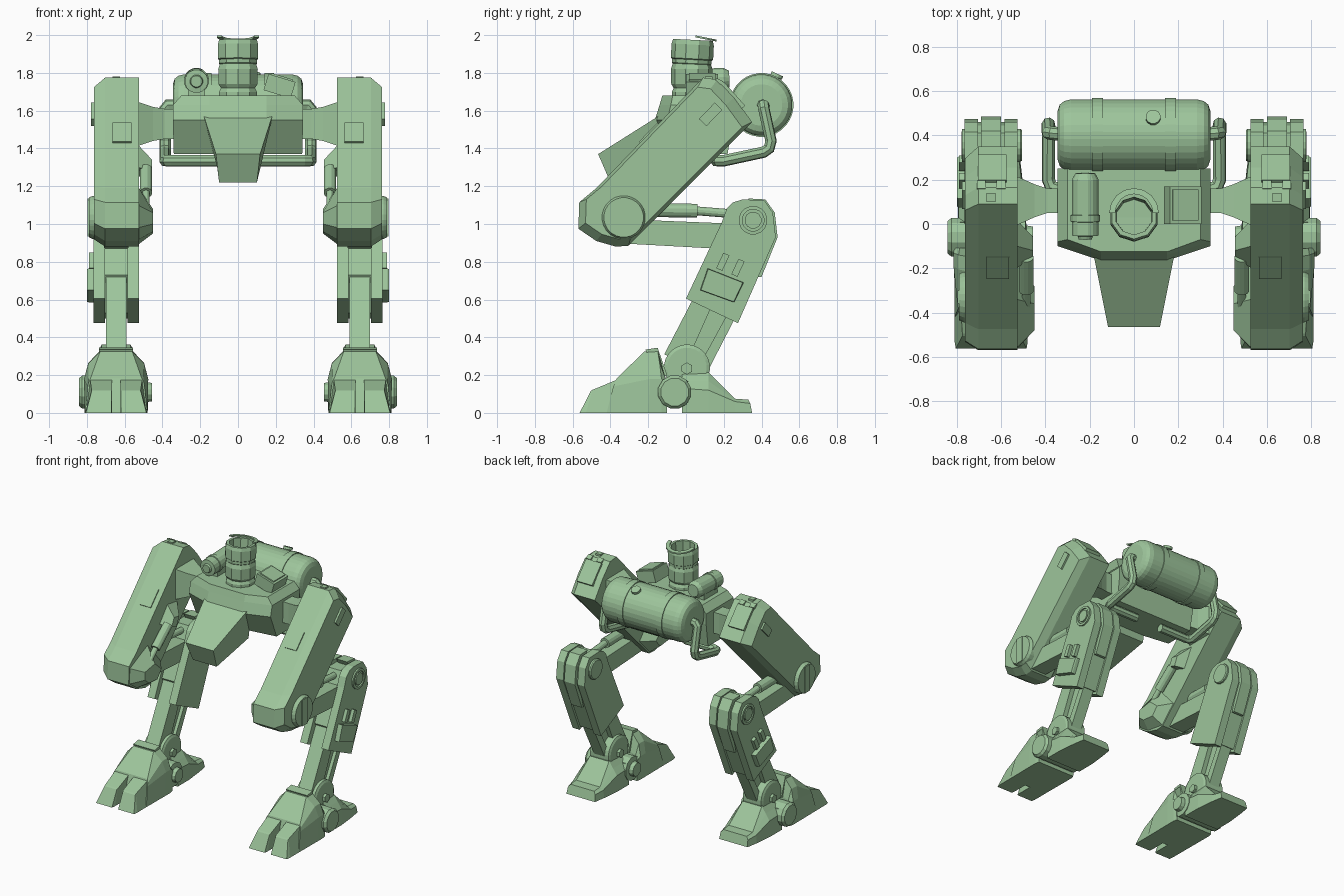
import bpy, bmesh, math
from mathutils import Vector, Matrix

green = bpy.data.materials.new("pale green")
green.diffuse_color = (0.34, 0.56, 0.33, 1)


def finish(name, bm, mirror=False, smooth=False):
    bmesh.ops.recalc_face_normals(bm, faces=bm.faces)
    me = bpy.data.meshes.new(name)
    bm.to_mesh(me)
    bm.free()
    me.materials.append(green)
    ob = bpy.data.objects.new(name, me)
    bpy.context.collection.objects.link(ob)
    if smooth:
        bpy.ops.object.select_all(action='DESELECT')
        ob.select_set(True)
        bpy.context.view_layer.objects.active = ob
        bpy.ops.object.shade_smooth_by_angle(angle=math.radians(35))
    if mirror:
        m = ob.modifiers.new("mirror", 'MIRROR')
        m.use_mirror_merge = False
    return ob


def loft(name, rings, mirror=False, smooth=False):
    """Skin closed rings of points and cap both ends."""
    bm = bmesh.new()
    vs = [[bm.verts.new(p) for p in r] for r in rings]
    n = len(vs[0])
    for a, b in zip(vs, vs[1:]):
        for i in range(n):
            bm.faces.new((a[i], a[(i + 1) % n], b[(i + 1) % n], b[i]))
    bm.faces.new(vs[0][::-1])
    bm.faces.new(vs[-1])
    return finish(name, bm, mirror, smooth)


def lathe(name, p, d, prof, n=16, mirror=False, smooth=False):
    """Spin (radius, distance) pairs about direction d from point p."""
    q = Vector(d).normalized().to_track_quat('Z', 'Y')
    rings = [[Vector(p) + q @ Vector((r * math.cos(a), r * math.sin(a), t))
              for a in [(k + .5) * math.tau / n for k in range(n)]] for r, t in prof]
    return loft(name, rings, mirror, smooth)


def rod(name, a, b, r, n=12, mirror=True):
    v = Vector(b) - Vector(a)
    return lathe(name, a, v, [(r, 0), (r, v.length)], n, mirror)


def prism(name, prof, x0, x1, chamfer=0, inset=1, mirror=True):
    """Extrude a (y, z) profile along x, optionally chamfering the outer side."""
    cy = sum(p[0] for p in prof) / len(prof)
    cz = sum(p[1] for p in prof) / len(prof)
    ring = lambda x, s=1: [(x, cy + (y - cy) * s, cz + (z - cz) * s) for y, z in prof]
    rings = [ring(x0), ring(x1 - chamfer)]
    if chamfer:
        rings.append(ring(x1, inset))
    return loft(name, rings, mirror)


def box(name, c, size, rx=0, ry=0, mirror=True):
    bm = bmesh.new()
    bmesh.ops.create_cube(bm, size=1)
    bm.transform(Matrix.Translation(c) @ Matrix.Rotation(math.radians(ry), 4, 'Y')
                 @ Matrix.Rotation(math.radians(rx), 4, 'X') @ Matrix.Diagonal((*size, 1)))
    return finish(name, bm, mirror)


# Hull: stacked plan outlines, sloping in towards the top
def plan(w, yb, ys, wf, yf, z):
    return [(w, yb, z), (w, ys, z), (wf, yf, z), (-wf, yf, z), (-w, ys, z), (-w, yb, z)]


loft("hull", [plan(.34, .22, -.02, .12, -.05, 1.37), plan(.345, .25, -.10, .15, -.165, 1.55),
              plan(.345, .25, -.08, .15, -.14, 1.63), plan(.30, .25, -.07, .15, -.125, 1.68)])
loft("prow", [[(-.19, -.10, 1.60), (.19, -.10, 1.60), (.11, -.03, 1.30), (-.11, -.03, 1.30)],
              [(-.117, -.465, 1.37), (.117, -.465, 1.37), (.10, -.40, 1.22), (-.10, -.40, 1.22)]])

# Exhaust stack, hollow at the top, with a tilted half-ring lid
lathe("stack_lower", (0, .03, 1.64), (0, 0, 1),
      [(.095, 0), (.105, .03), (.105, .06), (.095, .08), (.108, .10), (.11, .18), (.10, .21)], 10)
lathe("stack_upper", (0, .03, 1.84), (0, .05, 1),
      [(.095, 0), (.105, .01), (.105, .03), (.112, .035), (.112, .11), (.105, .135), (.085, .135), (.08, .01)], 10)
lid = []
for k in range(9):
    a = math.pi * k / 8
    pts = [(r * math.cos(a), .05 + r * math.sin(a)) for r in (.085, .112)]
    lid.append([(x, y, 2.0 - .2 * (y - .04) + dz) for (x, y), dz in
                ((pts[0], 0), (pts[1], 0), (pts[1], -.01), (pts[0], -.01))])
loft("stack_lid", lid)

# Rear tank with bands and filler cap
lathe("tank", (-.345, .4, 1.63), (1, 0, 0),
      [(.11, 0), (.14, .01), (.156, .03), (.163, .06), (.163, .63), (.156, .66), (.14, .68), (.11, .69)], 32)
for s in (-1, 1):
    lathe("tank_band", (s * .165 - .025, .4, 1.63), (1, 0, 0), [(.169, 0), (.169, .05)], 32)
lathe("filler_cap", (.086, .46, 1.74), (0, .45, 1), [(.022, 0), (.022, .04), (.034, .042), (.034, .06)], 12)

# Top equipment
lathe("canister", (-.22, -.07, 1.755), (0, 1, .04),
      [(.03, 0), (.035, .015), (.062, .018), (.062, .08), (.067, .082), (.067, .11), (.062, .112),
       (.062, .27), (.045, .30)], 16)
box("canister_mount", (-.22, .08, 1.69), (.09, .16, .08), mirror=False)
box("equipment_box", (.22, .085, 1.73), (.15, .17, .09), ry=17, mirror=False)
box("equipment_lid", (.232, .085, 1.775), (.12, .14, .015), ry=17, mirror=False)

# Side pipes from the tank ends, down and under the hull
pipe = [(.32, .405, 1.63), (.37, .41, 1.63), (.386, .412, 1.61), (.386, .45, 1.44), (.386, .44, 1.40),
        (.386, .41, 1.38), (.386, .20, 1.335), (.375, .17, 1.335), (.35, .16, 1.335), (.11, .16, 1.335)]
cu = bpy.data.curves.new("pipe", 'CURVE')
cu.dimensions = '3D'
cu.bevel_depth = .031
cu.bevel_resolution = 2
cu.use_fill_caps = True
sp = cu.splines.new('POLY')
sp.use_smooth = False
sp.points.add(len(pipe) - 1)
for pt, co in zip(sp.points, pipe):
    pt.co = (*co, 1)
cu.materials.append(green)
po = bpy.data.objects.new("pipe", cu)
bpy.context.collection.objects.link(po)
bpy.context.view_layer.objects.active = po
po.select_set(True)
bpy.ops.object.convert(target='MESH')
bpy.context.object.modifiers.new("mirror", 'MIRROR').use_mirror_merge = False


# Hip arm, flared at the thigh
def rect(x, y0, y1, z0, z1):
    return [(x, y0, z0), (x, y1, z0), (x, y1, z1), (x, y0, z1)]


loft("hip_arm", [rect(.33, .05, .16, 1.45, 1.61), rect(.39, .05, .16, 1.45, 1.61),
                 rect(.45, .03, .18, 1.44, 1.62), rect(.54, -.01, .22, 1.41, 1.65)], True)

# Thigh armour
thigh = [(.09, 1.775), (-.475, 1.19), (-.565, 1.115), (-.57, .975), (-.475, .91), (-.37, .88),
         (-.305, .885), (.35, 1.54), (.255, 1.67), (.165, 1.765)]
prism("thigh", thigh, .525, .763, .06, .9)
box("thigh_front_panel", (.615, -.196, 1.482), (.10, .14, .012), 46)
box("thigh_side_panel", (.762, .13, 1.58), (.03, .12, .055), 46)
box("thigh_rear_plate", (.64, .245, 1.68), (.13, .17, .03), -48)
for x in (.60, .69):
    box("thigh_top_latch", (x, .175, 1.755), (.04, .04, .02), -25)
box("thigh_top_block", (.645, .12, 1.772), (.04, .04, .02))
lathe("front_knee_disc", (.72, -.33, 1.035), (1, 0, 0), [(.115, 0), (.115, .05), (.105, .07)], 24, True)
box("front_knee_slot", (.79, -.33, 1.035), (.012, .06, .20))
# Inner knee swelling
loft("inner_knee_block", [[(.53, y, z) for y, z in ((-.56, 1.10), (-.565, .98), (-.47, .915), (-.31, .89),
                                                    (-.18, 1.02), (-.34, 1.20))],
                          [(.45, y, z) for y, z in ((-.48, 1.06), (-.48, 1.0), (-.43, .96), (-.33, .95),
                                                    (-.28, 1.01), (-.36, 1.08))]], True)
# Inner thigh piston
loft("piston_bracket", [[(.53, -.20, 1.30), (.53, -.06, 1.25), (.53, .02, 1.40), (.53, -.10, 1.42)],
                        [(.455, -.15, 1.28), (.455, -.09, 1.26), (.455, -.06, 1.33), (.455, -.12, 1.34)]], True)
rod("piston_barrel", (.487, -.15, 1.29), (.487, -.30, 1.165), .034)
rod("piston_rod", (.487, -.30, 1.165), (.487, -.42, 1.05), .02)

# Link and piston between thigh and shin
prism("knee_link", [(-.30, .895), (.25, .865), (.36, .98), (.30, 1.0), (-.20, 1.02)], .58, .71)
rod("knee_piston_barrel", (.645, -.25, 1.075), (.645, .06, 1.07), .038)
rod("knee_piston_rod", (.645, .05, 1.07), (.645, .30, 1.05), .024)

# Upper shin: side plates with a shorter core, so the front and bottom have a channel
side = [(.215, 1.08), (.25, 1.115), (.30, 1.13), (.415, 1.125), (.46, 1.06), (.475, .93), (.275, .475),
        (0, .605), (.19, 1.01)]
prism("shin_inner_plate", side, .525, .585)
prism("shin_outer_plate", side, .705, .765)
prism("shin_core", [(.25, 1.10), (.41, 1.10), (.445, 1.05), (.46, .93), (.27, .50), (.20, .53),
                    (.09, .73), (.21, 1.0)], .58, .71)
prism("shin_rear_strip", [(.33, 1.135), (.42, 1.13), (.47, 1.06), (.485, .93), (.40, .72), (.38, .72),
                          (.44, .93)], .60, .69)
prism("shin_box", [(.115, .765), (.305, .69), (.255, .585), (.075, .65)], .76, .80, .01, .96)
for y in (.195, .275):
    box("shin_peg", (.775, y, .80 - (y - .195) * .4), (.03, .035, .09), -25)
lathe("knee_pivot", (.505, .355, 1.02), (1, 0, 0),
      [(.07, 0), (.076, .008), (.076, .272), (.058, .273), (.058, .262)], 16, True)
lathe("knee_bolt", (.75, .355, 1.02), (1, 0, 0), [(.045, 0), (.045, .028)], 12, True)

# Lower shin struts
prism("shin_strut_front", [(.17, .86), (.25, .82), (.0, .26), (-.115, .31)], .59, .70)
prism("shin_strut_rear", [(.25, .58), (.30, .58), (.125, .24), (.075, .26)], .60, .69)
prism("shin_strut_web", [(.12, .62), (.27, .58), (.09, .25), (-.06, .28)], .625, .665)

# Ankle
lathe("ankle_disc", (.56, .005, .24), (1, 0, 0),
      [(.105, 0), (.122, .008), (.122, .162), (.105, .17)], 24, True)
lathe("ankle_bolt", (.54, .005, .235), (1, 0, 0), [(.032, 0), (.032, .21)], 6, True)


# Foot: lofted cross sections (bottom, shoulder, bulge, top)
def sec(yb, ym, yt, b, m, zm, t, zt, bulge=.02):
    h, yh, zh = (m + t) / 2 + bulge, (ym + yt) / 2, (zm + zt) / 2 + bulge / 2
    half = [(b, yb, 0), (m, ym, zm), (h, yh, zh), (t, yt, zt)]
    return [(.645 + x, y, z) for x, y, z in half] + [(.645 - x, y, z) for x, y, z in half[::-1]]


loft("foot_hood", [sec(-.10, -.10, -.12, .16, .165, .16, .08, .20),
                   sec(-.13, -.13, -.15, .167, .17, .18, .085, .33),
                   sec(-.20, -.19, -.22, .167, .17, .18, .085, .325),
                   sec(-.42, -.385, -.365, .165, .15, .14, .135, .185, .003)], True)
prism("ankle_guard", [(-.215, .335), (-.15, .345), (-.10, .20), (-.15, .18)], .555, .735)
for s in (-1, 1):
    X = lambda d: .645 + s * d
    loft("toe", [[(X(.022), -.38, 0), (X(.165), -.38, 0), (X(.138), -.36, .178), (X(.022), -.36, .178)],
                 [(X(.022), -.53, 0), (X(.165), -.53, 0), (X(.13), -.495, .122), (X(.022), -.495, .122)],
                 [(X(.026), -.563, 0), (X(.16), -.563, 0), (X(.13), -.505, .115), (X(.026), -.505, .115)]], True)
loft("heel", [sec(-.02, -.02, -.02, .15, .15, .13, .08, .21, 0),
              sec(.12, .12, .12, .15, .145, .12, .08, .215, 0),
              sec(.26, .26, .26, .135, .13, .06, .10, .075, 0),
              sec(.35, .34, .33, .12, .115, .05, .10, .07, 0)], True)
box("foot_bridge", (.645, -.06, .10), (.28, .14, .14))
lathe("foot_disc", (.455, -.06, .11), (1, 0, 0),
      [(.05, 0), (.055, .03), (.09, .035), (.09, .37), (.075, .388)], 12, True)
